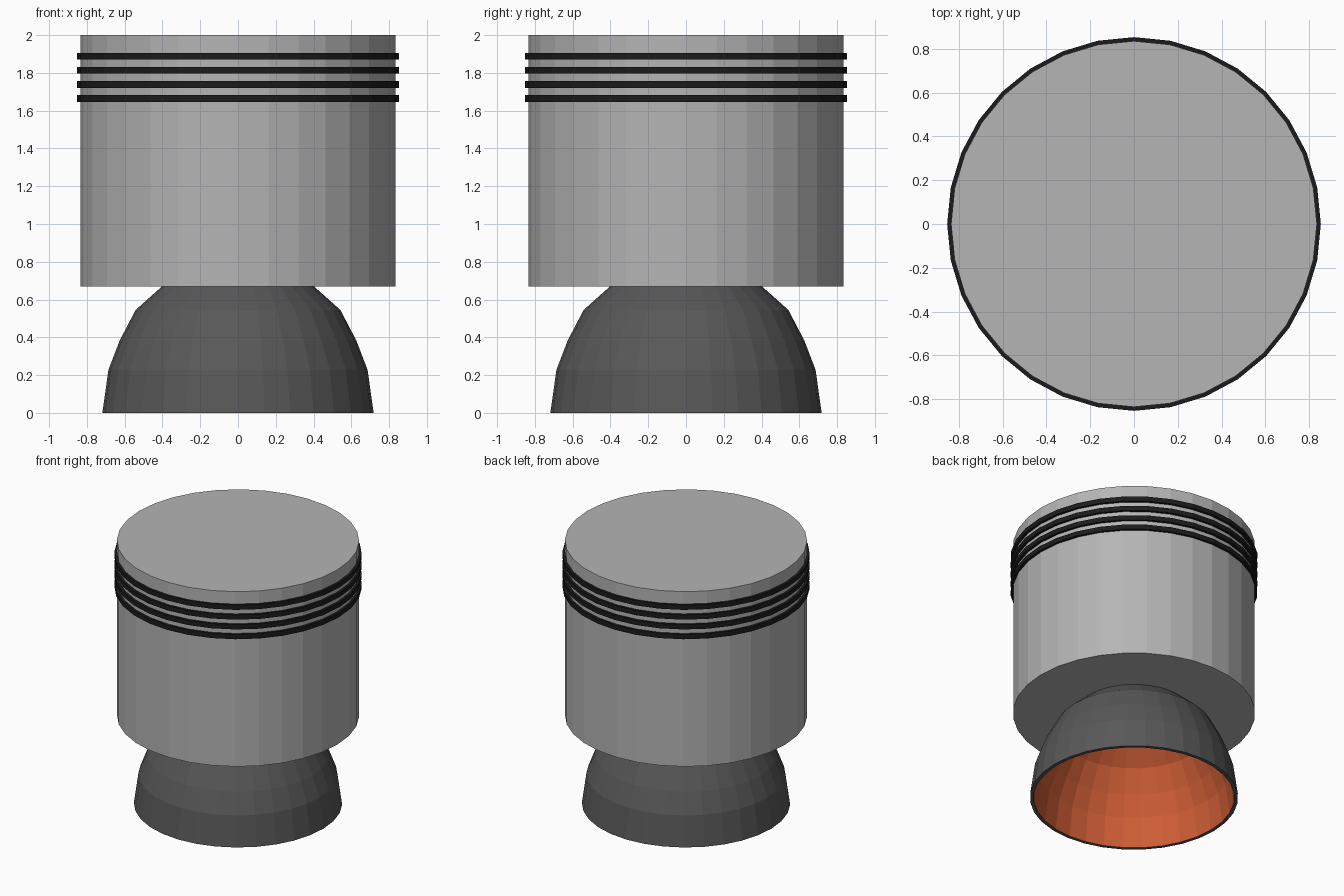
import bpy, bmesh, math

if "Cube" in bpy.data.objects:
    bpy.data.objects.remove(bpy.data.objects["Cube"])

SIDES = 32


def material(name, rgb):
    m = bpy.data.materials.new(name)
    m.diffuse_color = (*rgb, 1.0)
    m.use_nodes = True
    m.node_tree.nodes["Principled BSDF"].inputs["Base Color"].default_value = m.diffuse_color
    return m


light_grey = material("light_grey", (0.46, 0.46, 0.46))
dark_grey = material("dark_grey", (0.098, 0.098, 0.098))
black = material("black", (0.012, 0.011, 0.012))
orange = material("orange", (0.62, 0.11, 0.036))


def lathe(name, profile, mats, cap_start=False, cap_end=False, closed=False, rule=None):
    """Spin (radius, z) points around z as flat facets; rule(segment) picks the colour."""
    bm = bmesh.new()
    rings = []
    for r, z in profile:
        rings.append([bm.verts.new((r * math.cos(2 * math.pi * i / SIDES),
                                    r * math.sin(2 * math.pi * i / SIDES), z))
                      for i in range(SIDES)])
    n = len(rings)
    for s in range(n if closed else n - 1):
        a, b = rings[s], rings[(s + 1) % n]
        for i in range(SIDES):
            j = (i + 1) % SIDES
            f = bm.faces.new((a[i], a[j], b[j], b[i]))
            f.material_index = rule(s) if rule else 0
    if cap_start:
        f = bm.faces.new(rings[0][::-1])
        f.material_index = rule(0) if rule else 0
    if cap_end:
        f = bm.faces.new(rings[-1])
        f.material_index = rule(n - 2) if rule else 0
    bm.normal_update()
    if closed or (cap_start and cap_end):
        bmesh.ops.recalc_face_normals(bm, faces=bm.faces[:])
    mesh = bpy.data.meshes.new(name)
    bm.to_mesh(mesh)
    bm.free()
    for m in mats:
        mesh.materials.append(m)
    ob = bpy.data.objects.new(name, mesh)
    bpy.context.collection.objects.link(ob)
    return ob


# Cylindrical body
lathe("body", [(0.835, 0.67), (0.835, 2.0)], [light_grey], cap_start=True, cap_end=True)

# Four thin bands near the top
for k in range(4):
    z = 1.888 - 0.0745 * k
    h = 0.018
    lathe(f"band_{k + 1}", [(0.83, z - h), (0.853, z - h), (0.853, z + h), (0.83, z + h)],
          [black], closed=True)

# Bell nozzle: orange inner wall up to its roof, thin dark rim, dark outer wall into the body
inner = [(0.385, 0.655), (0.515, 0.53), (0.602, 0.37), (0.66, 0.22), (0.692, 0.0)]
outer = [(0.718, 0.0), (0.686, 0.228), (0.627, 0.382), (0.542, 0.545), (0.395, 0.676)]
lathe("nozzle", inner + outer, [dark_grey, orange], cap_start=True, cap_end=True,
      rule=lambda s: 1 if s < len(inner) - 1 else 0)
